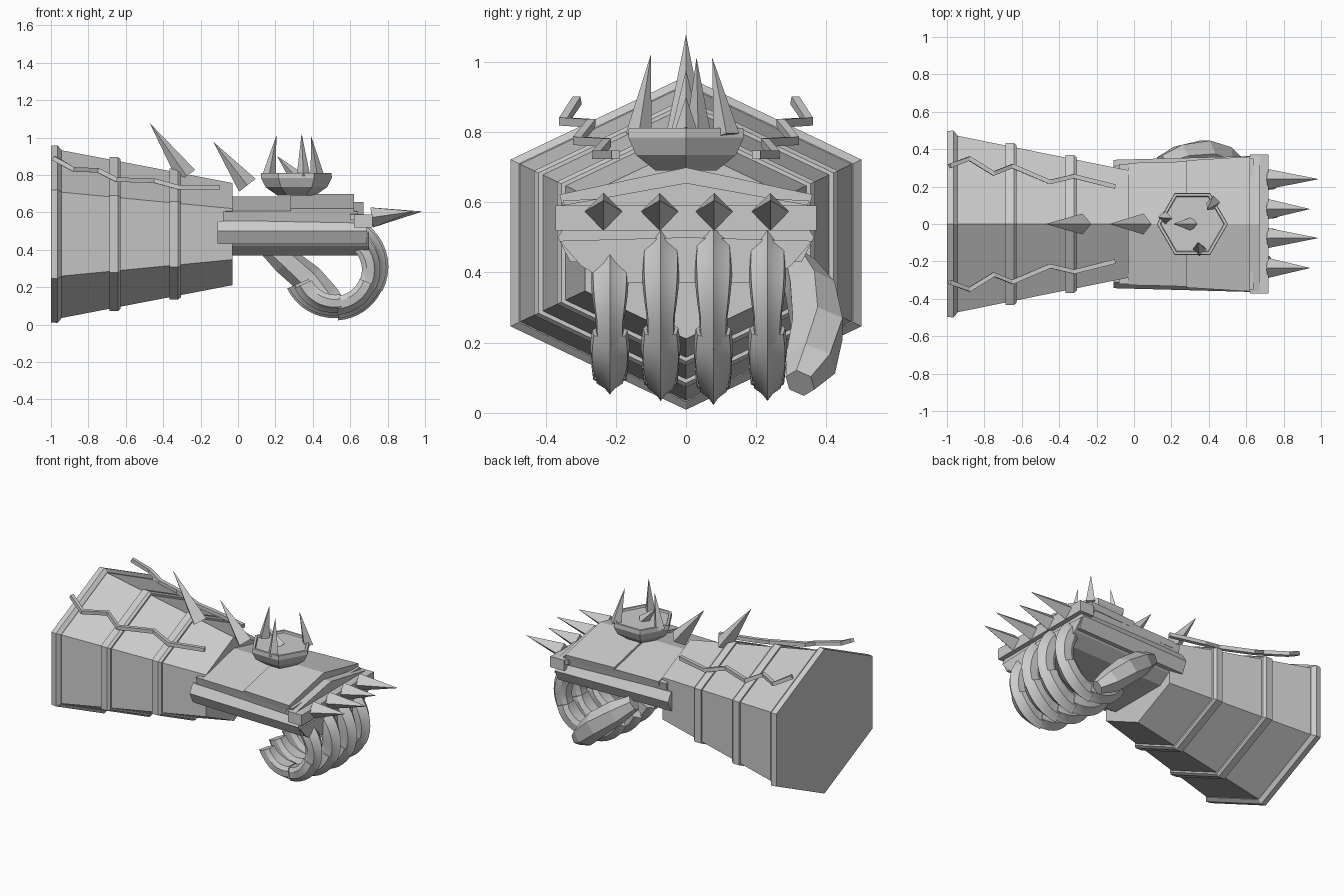
import bpy, bmesh, math
from mathutils import Vector

cube = bpy.data.objects.get("Cube")
if cube:
    bpy.data.objects.remove(cube, do_unlink=True)

steel = bpy.data.materials.new("plain grey steel")
steel.use_nodes = True
GREY = (0.6, 0.6, 0.6, 1)
steel.diffuse_color = GREY
steel.node_tree.nodes["Principled BSDF"].inputs["Base Color"].default_value = GREY


def loft(name, rings, smooth=None):
    """Skin a closed solid through a list of equal-length point rings."""
    bm = bmesh.new()
    loops = [[bm.verts.new(p) for p in ring] for ring in rings]
    n = len(loops[0])
    for a, b in zip(loops, loops[1:]):
        for i in range(n):
            j = (i + 1) % n
            bm.faces.new((a[i], a[j], b[j], b[i]))
    bm.faces.new(loops[0])
    bm.faces.new(loops[-1])
    bmesh.ops.remove_doubles(bm, verts=bm.verts, dist=1e-5)
    bmesh.ops.recalc_face_normals(bm, faces=bm.faces)
    mesh = bpy.data.meshes.new(name)
    bm.to_mesh(mesh)
    bm.free()
    mesh.materials.append(steel)
    ob = bpy.data.objects.new(name, mesh)
    bpy.context.collection.objects.link(ob)
    if smooth:
        bpy.ops.object.select_all(action="DESELECT")
        ob.select_set(True)
        bpy.context.view_layer.objects.active = ob
        bpy.ops.object.shade_smooth_by_angle(angle=math.radians(smooth))
    return ob


def spike(name, base, tip, r):
    """Four-sided spike from a base centre to a tip."""
    base, tip = Vector(base), Vector(tip)
    d = (tip - base).normalized()
    u = d.cross(Vector((0, 1, 0))).normalized()
    v = d.cross(u)
    ring = [base + r * p for p in (u, v, -u, -v)]
    return loft(name, [ring, [tip + (p - base) * 0.01 for p in ring]])


def tube(name, path, radii, sides):
    """Faceted bar following a path, one radius per point."""
    pts = [Vector(p) for p in path]
    rings = []
    for i, p in enumerate(pts):
        d = (pts[min(i + 1, len(pts) - 1)] - pts[max(i - 1, 0)]).normalized()
        u = d.cross(Vector((0, 0, 1))).normalized()
        v = d.cross(u)
        rings.append([p + radii[i] * (math.cos(a) * u + math.sin(a) * v)
                      for a in (math.tau * (k + 0.5) / sides for k in range(sides))])
    return loft(name, rings)


def mirrored(half):
    """Complete a half section given from the top middle to the bottom middle."""
    return half + [(-y, z) for y, z in reversed(half)]


def prism(name, section, x0, x1, s0=1.0, s1=1.0):
    """Extrude a y,z section along x, with a width scale at each end."""
    return loft(name, [[(x, y * s, z) for y, z in section] for x, s in ((x0, s0), (x1, s1))])


# Forearm: tapering six-sided sleeve with raised bands
def hexagon(x, r):
    return [(x, 1.215 * r * math.sin(k * math.tau / 6), 0.484 + r * math.cos(k * math.tau / 6))
            for k in range(6)]


def sleeve_radius(x):
    return 0.273 + 0.192 * (-0.03 - x)


loft("forearm_sleeve", [hexagon(x, sleeve_radius(x)) for x in (-0.99, -0.03)])
loft("cuff_rim", [hexagon(-1.0, 0.472), hexagon(-0.965, 0.475), hexagon(-0.945, 0.452)])
for i, x in enumerate((-0.657, -0.335)):
    r = sleeve_radius(x) + 0.018
    loft(f"forearm_band_{i + 1}", [hexagon(x - 0.03, r), hexagon(x + 0.015, r), hexagon(x + 0.03, r - 0.012)])

# Zigzag trims hovering over both upper slopes
zigzag = [(-0.985, 0.31, 0.89), (-0.88, 0.35, 0.83), (-0.75, 0.27, 0.825), (-0.65, 0.31, 0.775),
          (-0.45, 0.225, 0.77), (-0.32, 0.255, 0.735), (-0.1, 0.2, 0.735)]
for side, s in (("left", 1), ("right", -1)):
    tube(f"zigzag_trim_{side}", [(x, s * y, z) for x, y, z in zigzag], [0.017] * 7, 4)

# Hand: side rails, palm body, and ridged back plates
prism("hand_rail", mirrored([(0.0, 0.56), (0.33, 0.555), (0.365, 0.5), (0.33, 0.43), (0.0, 0.43)]),
      -0.11, 0.69, 0.94, 1.0)
prism("palm", mirrored([(0.0, 0.5), (0.36, 0.49), (0.3, 0.42), (0.22, 0.37), (0.0, 0.37)]),
      -0.03, 0.7, 0.92, 1.0)
prism("hand_back_base", mirrored([(0.0, 0.62), (0.34, 0.605), (0.325, 0.54), (0.0, 0.54)]),
      -0.08, 0.64, 0.94, 1.03)
roof = [(0.0, 0.685), (0.34, 0.608), (0.33, 0.57), (0.0, 0.57)]
prism("hand_back_plate_rear", mirrored(roof), -0.03, 0.28, 0.96, 0.98)
prism("hand_back_plate_front", mirrored([(y, z + 0.014) for y, z in roof]), 0.28, 0.62, 1.0, 1.06)

# Knuckle bar with a low gable and a row of spikes
prism("knuckle_bar", mirrored([(0.0, 0.59), (0.372, 0.59), (0.372, 0.52), (0.0, 0.52)]), 0.62, 0.72)
prism("knuckle_gable", mirrored([(0.0, 0.655), (0.36, 0.59), (0.36, 0.56), (0.0, 0.56)]), 0.6, 0.67)
for i, y in enumerate((-0.235, -0.075, 0.08, 0.24)):
    spike(f"knuckle_spike_{i + 1}", (0.715, y, 0.573), (0.94 + 0.045 * (i % 2), y, 0.605), 0.054)


# Fingers: curled overlapping plates with a ridged outer edge
def finger_plate(name, y, cz, scale, start, end, grow0, grow1, width, steps=9):
    rings = []
    for k in range(steps + 1):
        t = k / steps
        a = math.radians(start + (end - start) * t)
        g = scale * (grow0 + (grow1 - grow0) * t)
        w = width * (0.75 + 0.25 * math.sin(math.pi * min(1, 0.2 + t)))
        section = [(0.165, w * 0.7), (0.195, w), (0.245, w * 0.9), (0.262, w * 0.35), (0.282, 0),
                   (0.262, -w * 0.35), (0.245, -w * 0.9), (0.195, -w), (0.165, -w * 0.7)]
        rings.append([(0.525 + r * g * math.cos(a), y + q, cz + r * g * math.sin(a)) for r, q in section])
    return loft(name, rings, 25)


fingers = [("little", -0.217, 0.295, 0.86), ("ring", -0.072, 0.31, 0.98),
           ("middle", 0.078, 0.31, 1.02), ("index", 0.232, 0.31, 0.98)]
for label, y, cz, scale in fingers:
    finger_plate(f"{label}_finger_base", y, cz, scale, 55, -28, 0.97, 0.97, 0.053)
    finger_plate(f"{label}_finger_middle", y, cz, scale, -22, -88, 0.95, 1.0, 0.056)
    finger_plate(f"{label}_finger_tip", y, cz, scale, -82, -156, 0.95, 1.0, 0.053)

# Thumb: bent six-sided bar hanging off the left of the palm
tube("thumb", [(0.15, 0.32, 0.42), (0.25, 0.355, 0.345), (0.38, 0.375, 0.24), (0.48, 0.355, 0.14), (0.55, 0.325, 0.085)],
     [0.05, 0.075, 0.082, 0.075, 0.045], 6)

# Spiked dish on the back of the hand
dish = [(0.1, 0.69), (0.165, 0.735), (0.19, 0.785), (0.188, 0.812), (0.172, 0.812), (0.168, 0.8)]
loft("hand_dish", [[(0.312 + r * math.cos(k * math.tau / 6), r * math.sin(k * math.tau / 6), z)
                    for k in range(6)] for r, z in dish])
dish_spikes = [((0.165, 0.035, 0.79), (0.205, 0.03, 1.01)), ((0.425, 0.115, 0.79), (0.39, 0.075, 1.01)),
               ((0.35, -0.135, 0.79), (0.34, -0.1, 1.02)), ((0.31, 0.0, 0.79), (0.21, 0.0, 0.9))]
for i, (base, tip) in enumerate(dish_spikes):
    spike(f"dish_spike_{i + 1}", base, tip, 0.037)

# Large spikes swept back along the top ridge
spike("forearm_spike", (-0.275, 0, 0.795), (-0.47, 0, 1.075), 0.056)
spike("wrist_spike", (0.05, 0, 0.745), (-0.13, 0, 0.975), 0.056)
